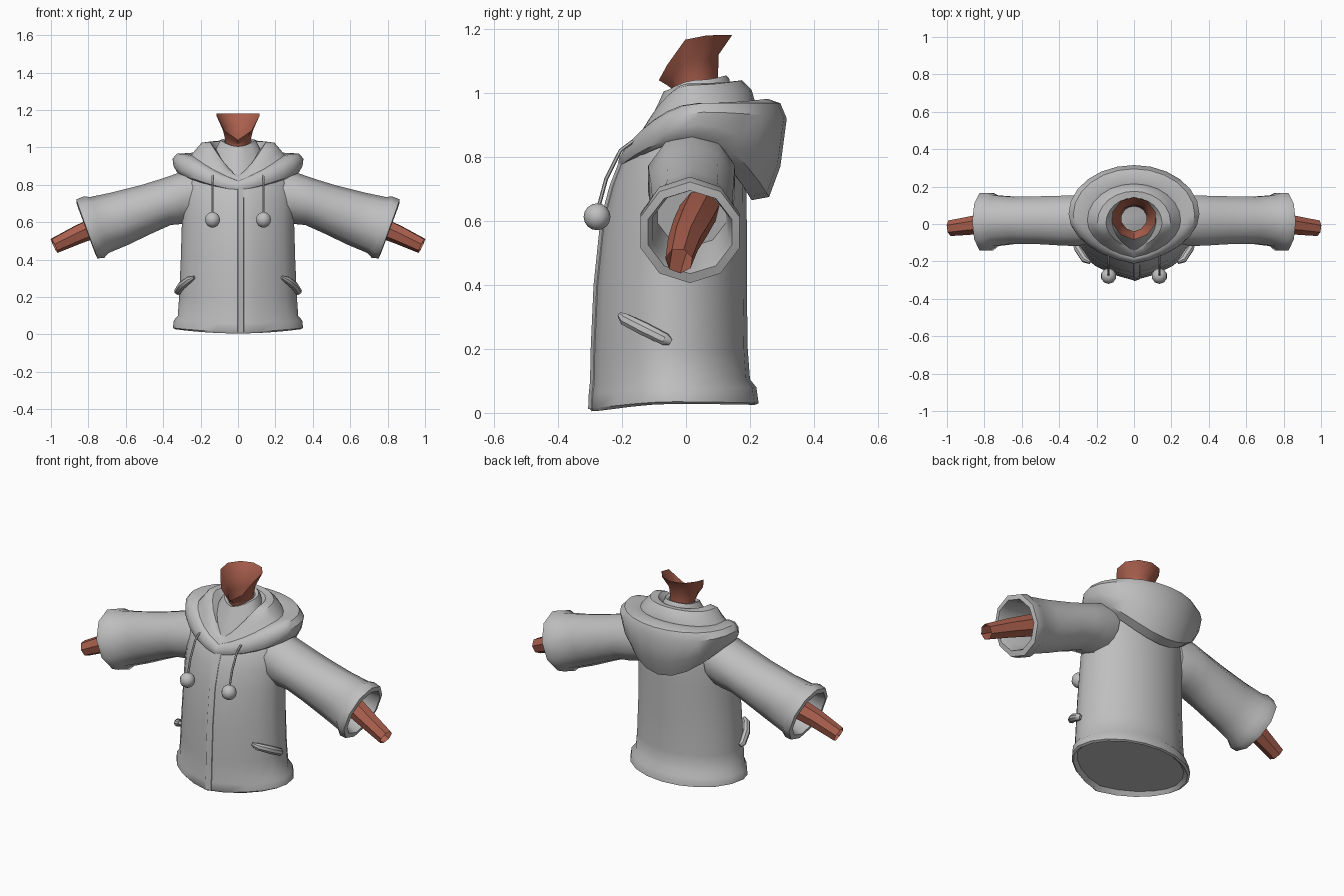
import bpy, bmesh, math
from mathutils import Vector


def material(name, rgb):
    m = bpy.data.materials.new(name)
    m.diffuse_color = (*rgb, 1)
    return m


CLOTH = material("grey cloth", (0.52, 0.52, 0.52))
SKIN = material("brown skin", (0.40, 0.115, 0.075))


def finish(name, bm, mat, mirror=False, angle=40):
    bmesh.ops.recalc_face_normals(bm, faces=bm.faces)
    me = bpy.data.meshes.new(name)
    bm.to_mesh(me)
    bm.free()
    me.materials.append(mat)
    ob = bpy.data.objects.new(name, me)
    bpy.context.collection.objects.link(ob)
    bpy.ops.object.select_all(action='DESELECT')
    ob.select_set(True)
    bpy.context.view_layer.objects.active = ob
    bpy.ops.object.shade_smooth_by_angle(angle=math.radians(angle))
    if mirror:
        ob.modifiers.new("mirror", 'MIRROR').use_mirror_merge = False
    return ob


def loft(name, rings, mat, cap_start=False, cap_end=False, mirror=False, angle=40):
    bm = bmesh.new()
    loops = [[bm.verts.new(p) for p in r] for r in rings]
    n = len(loops[0])
    for a, b in zip(loops, loops[1:]):
        for i in range(n):
            j = (i + 1) % n
            bm.faces.new((a[i], a[j], b[j], b[i]))
    if cap_start:
        bm.faces.new(loops[0])
    if cap_end:
        bm.faces.new(loops[-1])
    return finish(name, bm, mat, mirror, angle)


def body_ring(rx, yf, yb, zf, zs, zb, n=20, point=0.25, vee=0.0):
    """Oval around the body with its own front, side and back heights."""
    pts = []
    yc = (yf + yb) / 2
    ry = (yb - yf) / 2
    for i in range(n):
        t = 2 * math.pi * i / n - math.pi / 2
        c, s = math.cos(t), math.sin(t)
        if s < 0:
            k = (1 - point) * -s + point * (1 - abs(c))
            h = (1 - vee) * s * s + vee * (1 - abs(c))
            pts.append((rx * c, yc - ry * k, zs + (zf - zs) * h))
        else:
            pts.append((rx * c, yc + ry * s, zs + (zb - zs) * s * s))
    return pts


def sleeve_ring(top, bottom, y0, y1, n=10):
    """Oval standing between a top and a bottom point in the xz plane."""
    tx, tz = top
    bx, bz = bottom
    pts = []
    for i in range(n):
        t = 2 * math.pi * i / n
        c, s = math.cos(t), math.sin(t)
        pts.append(((tx + bx) / 2 + c * (tx - bx) / 2,
                    (y0 + y1) / 2 + s * (y1 - y0) / 2,
                    (tz + bz) / 2 + c * (tz - bz) / 2))
    return pts


def tube_rings(path, radii, n=8):
    path = [Vector(p) for p in path]
    rings = []
    for k, p in enumerate(path):
        d = (path[min(k + 1, len(path) - 1)] - path[max(k - 1, 0)]).normalized()
        u = d.cross(Vector((1, 0, 0.3))).normalized()
        v = d.cross(u)
        r = radii[k]
        rings.append([p + r * (math.cos(2 * math.pi * i / n) * u
                               + math.sin(2 * math.pi * i / n) * v) for i in range(n)])
    return rings


# jacket body with a flared hem: half width, front y, back y, front/side/back z
loft("jacket_body", [body_ring(*r) for r in [
    (0.315, -0.275, 0.195, 0.03, 0.045, 0.045),
    (0.335, -0.295, 0.215, 0.005, 0.028, 0.025),
    (0.348, -0.302, 0.227, 0.015, 0.035, 0.03),
    (0.343, -0.300, 0.220, 0.06, 0.075, 0.08),
    (0.322, -0.296, 0.200, 0.09, 0.10, 0.105),
    (0.315, -0.294, 0.193, 0.20, 0.20, 0.20),
    (0.306, -0.285, 0.190, 0.40, 0.40, 0.40),
    (0.300, -0.264, 0.190, 0.60, 0.60, 0.60),
    (0.302, -0.235, 0.188, 0.71, 0.71, 0.71),
    (0.290, -0.200, 0.180, 0.80, 0.81, 0.80),
    (0.240, -0.165, 0.160, 0.84, 0.89, 0.88),
    (0.130, -0.100, 0.120, 0.88, 0.95, 0.95)]],
    CLOTH, True, True)

# front closing strip down the middle
bm = bmesh.new()
rows = [(-0.306, 0.012), (-0.304, 0.06), (-0.300, 0.10), (-0.298, 0.20),
        (-0.289, 0.40), (-0.268, 0.60), (-0.239, 0.71), (-0.204, 0.80)]
strip = [[bm.verts.new(p) for p in ((-0.006, y + 0.012, z), (0.0, y, z),
                                    (0.03, y + 0.010, z), (0.04, y + 0.030, z))] for y, z in rows]
for a, b in zip(strip, strip[1:]):
    for i in range(3):
        bm.faces.new((a[i], a[i + 1], b[i + 1], b[i]))
finish("front_strip", bm, CLOTH)

# sleeves with thick cuffs and an inner lining
loft("sleeve", [sleeve_ring(*r) for r in [
    ((0.18, 0.895), (0.24, 0.60), -0.10, 0.14),
    ((0.30, 0.870), (0.305, 0.59), -0.125, 0.160),
    ((0.40, 0.835), (0.36, 0.585), -0.122, 0.158),
    ((0.52, 0.798), (0.45, 0.545), -0.115, 0.155),
    ((0.68, 0.758), (0.59, 0.478), -0.112, 0.152),
    ((0.79, 0.735), (0.69, 0.436), -0.125, 0.160),
    ((0.825, 0.738), (0.715, 0.410), -0.150, 0.175),
    ((0.865, 0.722), (0.752, 0.406), -0.150, 0.175),
    ((0.862, 0.695), (0.765, 0.435), -0.125, 0.150),
    ((0.82, 0.695), (0.73, 0.455), -0.110, 0.140),
    ((0.62, 0.735), (0.56, 0.52), -0.095, 0.130)]],
    CLOTH, True, True, mirror=True)

# arms, open at the wrist
loft("arm", tube_rings([(0.58, 0.045, 0.64), (0.72, 0.02, 0.592),
                        (0.85, -0.005, 0.538), (0.983, -0.022, 0.475)],
                       [0.062, 0.06, 0.052, 0.043], 7), SKIN, mirror=True, angle=45)

# folded hood lying around the shoulders
loft("hood", [body_ring(*r, n=24, point=0.2, vee=0.6) for r in [
    (0.24, -0.170, 0.16, 0.77, 0.85, 0.74),
    (0.29, -0.195, 0.205, 0.762, 0.845, 0.665),
    (0.325, -0.207, 0.260, 0.768, 0.865, 0.675),
    (0.345, -0.212, 0.295, 0.782, 0.900, 0.77),
    (0.350, -0.208, 0.315, 0.800, 0.940, 0.92),
    (0.325, -0.198, 0.295, 0.815, 0.968, 0.968),
    (0.285, -0.188, 0.255, 0.822, 0.968, 0.982),
    (0.250, -0.178, 0.215, 0.822, 0.960, 0.975),
    (0.225, -0.165, 0.205, 0.835, 0.990, 1.010),
    (0.195, -0.150, 0.175, 0.845, 1.025, 1.040),
    (0.150, -0.130, 0.140, 0.845, 1.030, 1.035),
    (0.110, -0.110, 0.110, 0.830, 0.980, 0.98)]], CLOTH)

# collar closed around the neck
loft("collar", [body_ring(*r, n=16) for r in [
    (0.16, -0.165, 0.15, 0.80, 0.88, 0.92),
    (0.135, -0.130, 0.145, 0.88, 0.96, 0.99),
    (0.105, -0.090, 0.135, 0.96, 1.02, 1.045),
    (0.095, -0.070, 0.125, 1.005, 1.04, 1.055),
    (0.075, -0.050, 0.105, 1.00, 1.035, 1.045),
    (0.070, -0.045, 0.095, 0.94, 0.95, 0.95)]], CLOTH)

# neck, open and slanted at the top
loft("neck", [body_ring(*r, n=10, point=0.1) for r in [
    (0.070, -0.045, 0.100, 0.96, 0.96, 0.96),
    (0.070, -0.040, 0.100, 1.01, 1.04, 1.05),
    (0.085, -0.060, 0.102, 1.025, 1.10, 1.12),
    (0.120, -0.085, 0.145, 1.04, 1.18, 1.182)]], SKIN, angle=45)

# drawstrings and their round ends
loft("drawstring", tube_rings([(0.136, -0.165, 0.85), (0.136, -0.205, 0.82),
                               (0.136, -0.250, 0.73), (0.136, -0.277, 0.63)],
                              [0.006] * 4, 6), CLOTH, True, True, mirror=True)
bm = bmesh.new()
bmesh.ops.create_uvsphere(bm, u_segments=10, v_segments=8, radius=0.042)
bmesh.ops.translate(bm, verts=bm.verts, vec=(0.136, -0.278, 0.613))
finish("drawstring_ball", bm, CLOTH, True)

# slanted pocket edges
loft("pocket_edge", tube_rings([(0.235, -0.205, 0.305), (0.262, -0.190, 0.292),
                                (0.300, -0.130, 0.262), (0.322, -0.065, 0.230),
                                (0.318, -0.050, 0.222)],
                               [0.010, 0.020, 0.022, 0.020, 0.012]),
     CLOTH, True, True, mirror=True)
